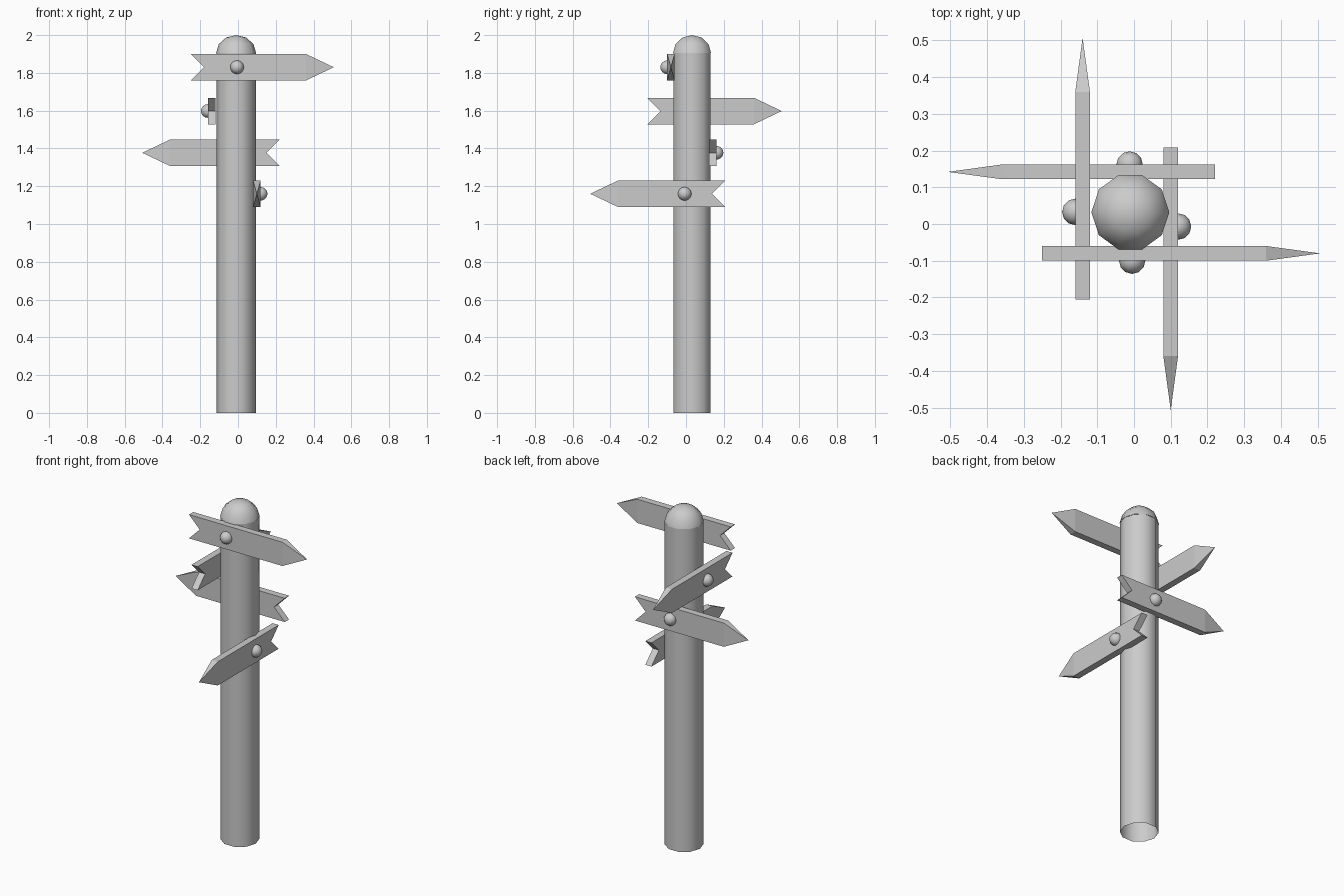
import bpy, bmesh, math
from mathutils import Matrix, Vector

cube = bpy.data.objects.get("Cube")
if cube:
    bpy.data.objects.remove(cube, do_unlink=True)

grey = bpy.data.materials.new("plain grey")
grey.use_nodes = True
colour = (0.6, 0.6, 0.6, 1)
grey.diffuse_color = colour
grey.node_tree.nodes["Principled BSDF"].inputs["Base Color"].default_value = colour

POST_X, POST_Y, POST_R = -0.01, 0.032, 0.104
SIDES = 10


def add_object(name, bm, smooth=None):
    bmesh.ops.recalc_face_normals(bm, faces=bm.faces)
    mesh = bpy.data.meshes.new(name)
    bm.to_mesh(mesh)
    bm.free()
    mesh.materials.append(grey)
    obj = bpy.data.objects.new(name, mesh)
    bpy.context.collection.objects.link(obj)
    if smooth:
        bpy.ops.object.select_all(action="DESELECT")
        obj.select_set(True)
        bpy.context.view_layer.objects.active = obj
        bpy.ops.object.shade_smooth_by_angle(angle=math.radians(smooth))
    return obj


def ring(bm, radius, z):
    return [bm.verts.new((radius * math.cos(a), radius * math.sin(a), z))
            for a in (math.tau * i / SIDES for i in range(SIDES))]


def bridge(bm, low, high):
    for i in range(SIDES):
        j = (i + 1) % SIDES
        bm.faces.new((low[i], low[j], high[j], high[i]))


# Post: tube open at the foot
bm = bmesh.new()
bridge(bm, ring(bm, POST_R, 0), ring(bm, POST_R, 1.905))
post = add_object("post", bm, 50)
post.location = (POST_X, POST_Y, 0)

# Rounded cap
bm = bmesh.new()
rings = [ring(bm, 0.106 * math.cos(t), 0.095 * math.sin(t))
         for t in (math.radians(a) for a in (0, 30, 60))]
for low, high in zip(rings, rings[1:]):
    bridge(bm, low, high)
top = bm.verts.new((0, 0, 0.095))
for i in range(SIDES):
    bm.faces.new((rings[-1][i], rings[-1][(i + 1) % SIDES], top))
cap = add_object("post_cap", bm, 50)
cap.location = (POST_X, POST_Y, 1.905)


def arrow_sign(name, angle, centre, tail, side, knob):
    """Board pointing along local x, with a notched tail and a sharp tip."""
    half_h, half_t = 0.07, 0.02
    turn = Matrix.Translation(centre) @ Matrix.Rotation(math.radians(angle), 4, "Z")
    outline = [(0.36, half_h), (-tail, half_h), (0.07 - tail, 0),
               (-tail, -half_h), (0.36, -half_h)]
    bm = bmesh.new()
    a, b = ([bm.verts.new((x, y, z)) for x, z in outline] for y in (-half_t, half_t))
    bm.faces.new(a)
    bm.faces.new(b)
    for i in range(4):
        bm.faces.new((a[i], a[i + 1], b[i + 1], b[i]))
    tip = bm.verts.new((0.507, 0, 0))
    for pair in ((a[0], a[4]), (a[4], b[4]), (b[4], b[0]), (b[0], a[0])):
        bm.faces.new((*pair, tip))
    add_object(name + "_sign", bm).matrix_world = turn

    # Round bolt head on the outer face
    bm = bmesh.new()
    bmesh.ops.create_uvsphere(bm, u_segments=12, v_segments=8, radius=0.036)
    bolt = add_object(name + "_bolt", bm, 60)
    bolt.location = turn @ Vector((knob, side * half_t, 0))


arrow_sign("front", 0, (0, -0.08, 1.83), 0.25, -1, -0.005)
arrow_sign("right", 90, (-0.14, 0, 1.598), 0.205, 1, 0.033)
arrow_sign("back", 180, (0, 0.142, 1.377), 0.22, -1, 0.012)
arrow_sign("left", -90, (0.1, 0, 1.16), 0.208, 1, 0.007)
